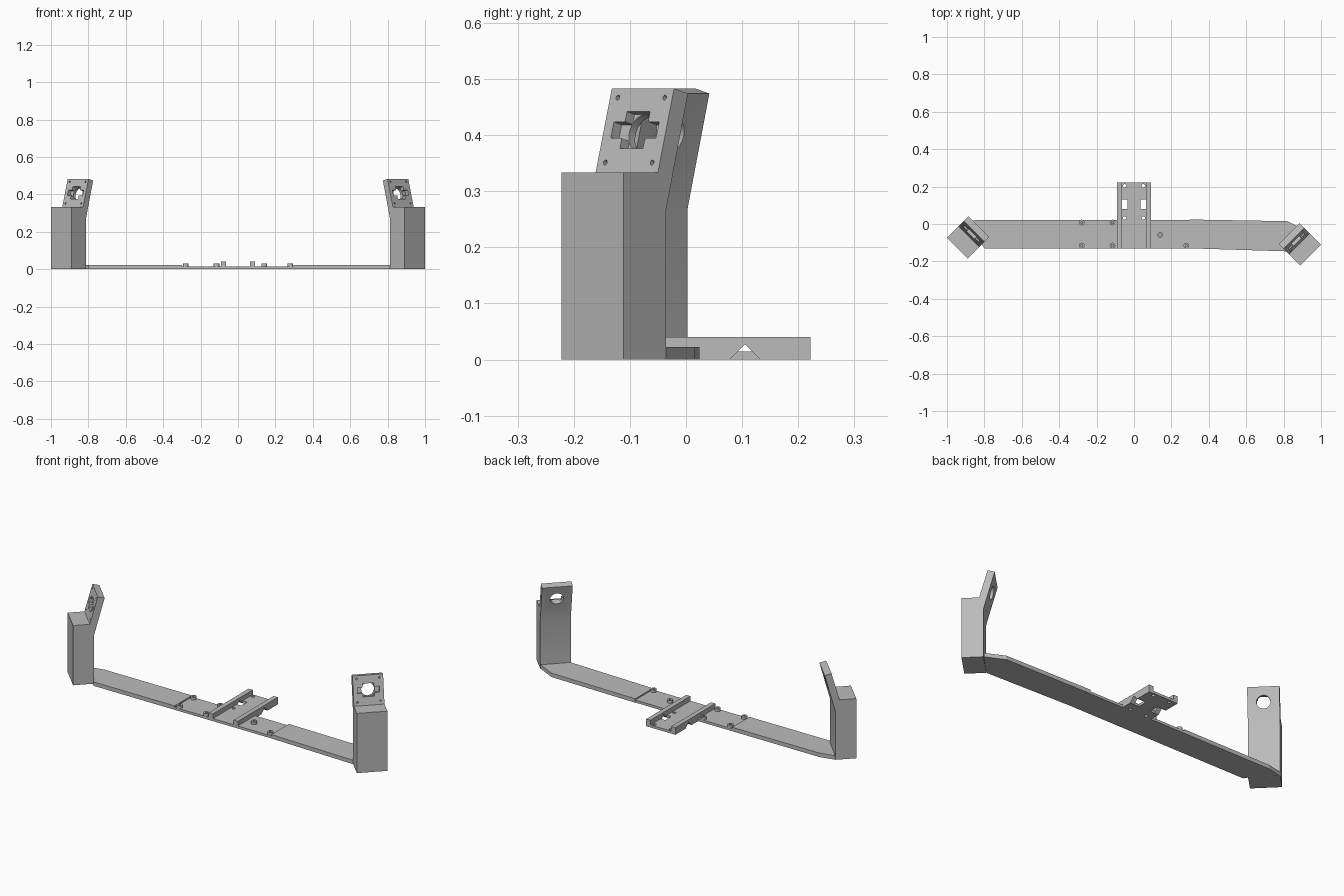
import bpy, bmesh
from math import sin, cos, pi, radians
from mathutils import Vector as V

cube = bpy.data.objects.get("Cube")
if cube:
    bpy.data.objects.remove(cube, do_unlink=True)

GREY = bpy.data.materials.new("plain grey")
GREY.use_nodes = True
GREY.diffuse_color = (0.5, 0.5, 0.5, 1)
GREY.node_tree.nodes["Principled BSDF"].inputs["Base Color"].default_value = GREY.diffuse_color
UP = V((0, 0, 1))


def prism(name, points, sweep):
    """Extrude a flat outline along a vector."""
    bm = bmesh.new()
    face = bm.faces.new([bm.verts.new(p) for p in points])
    out = bmesh.ops.extrude_face_region(bm, geom=[face])
    bmesh.ops.translate(bm, vec=sweep, verts=[g for g in out["geom"] if isinstance(g, bmesh.types.BMVert)])
    bmesh.ops.recalc_face_normals(bm, faces=bm.faces)
    mesh = bpy.data.meshes.new(name)
    bm.to_mesh(mesh)
    bm.free()
    mesh.materials.append(GREY)
    obj = bpy.data.objects.new(name, mesh)
    bpy.context.collection.objects.link(obj)
    return obj


def slab(name, outline, z0, z1):
    return prism(name, [V((x, y, z0)) for x, y in outline], UP * (z1 - z0))


def block(name, x0, x1, y0, y1, z0, z1):
    return slab(name, [(x0, y0), (x1, y0), (x1, y1), (x0, y1)], z0, z1)


def cylinder(name, centre, a, b, radius, sweep, sides=32):
    ring = [2 * pi * i / sides for i in range(sides)]
    return prism(name, [centre + (a * cos(t) + b * sin(t)) * radius for t in ring], sweep)


def cut(obj, cutters):
    """Subtract each cutter, bake the result and discard the cutters."""
    for c in cutters:
        c.hide_render = True
        mod = obj.modifiers.new("cut", 'BOOLEAN')
        mod.operation, mod.solver, mod.object = 'DIFFERENCE', 'EXACT', c
    dg = bpy.context.evaluated_depsgraph_get()
    mesh = bpy.data.meshes.new_from_object(obj.evaluated_get(dg))
    obj.modifiers.clear()
    obj.data = mesh
    for c in cutters:
        bpy.data.objects.remove(c, do_unlink=True)
    smooth(obj)


def smooth(obj):
    bpy.ops.object.select_all(action='DESELECT')
    obj.select_set(True)
    bpy.context.view_layer.objects.active = obj
    bpy.ops.object.shade_smooth_by_angle(angle=radians(25))


# Towers: outward-facing block with a leaning mount plate
WIDTH, LEAN = 0.157, radians(15)
PROFILE = [(0, 0), (.107, 0), (.107, .268), (.162, .474), (.127, .483), (.086, .333), (0, .333)]


def tower(name, s, y):
    corner = V((s * 0.889, y, 0))
    w = V((s, 1, 0)).normalized()
    d = V((-s, 1, 0)).normalized()
    body = prism(name, [corner + d * a + UP * z for a, z in PROFILE], w * WIDTH)
    u = d * sin(LEAN) + UP * cos(LEAN)
    n = d * cos(LEAN) - UP * sin(LEAN)
    centre = corner + w * WIDTH / 2 + d * 0.1066 + UP * 0.409

    def pocket(hw, hu, depth):
        rect = [(-hw, -hu), (hw, -hu), (hw, hu), (-hw, hu)]
        return prism("pocket", [centre + w * i + u * j - n * .01 for i, j in rect], n * (depth + .01))

    cutters = [pocket(.029, .034, .02), pocket(.057, .015, .0205),
               cylinder("bore", centre - n * .01, w, u, .034, n * .08)]
    for i in (-1, 1):
        for j in (-1, 1):
            spot = centre + w * i * .059 + u * j * .06 - n * .01
            cutters.append(cylinder("screw_hole", spot, w, u, .0045, n * .03, 16))
    cut(body, cutters)


tower("left_tower", 1, -0.222)
tower("right_tower", -1, -0.184)

# Crossbar: two thick arms and a thinner middle
slab("left_arm", [(.297, .024), (.82, .015), (.922, -.035), (.813, -.146), (.297, -.13)], 0, .022)
slab("right_arm", [(-.3, .022), (-.84, .022), (-.922, .003), (-.815, -.108), (-.80, -.13), (-.3, -.13)], 0, .022)
block("middle_bar", -.3, .297, -.13, .022, 0, .014)

# Hollow standoffs on the middle bar
X, Y = V((1, 0, 0)), V((0, 1, 0))
for i, (x, y) in enumerate([(-.28, .008), (-.115, .008), (-.28, -.115), (-.115, -.115), (.14, -.058), (.28, -.115)]):
    post = cylinder(f"standoff_{i + 1}", V((x, y, .01)), X, Y, .015, UP * .019, 24)
    cut(post, [cylinder("bore", V((x, y, .016)), X, Y, .006, UP * .03, 16)])


# Rear bracket: base plate with windows, screw holes and two notched rails
def notch(x0, x1):
    return prism("notch", [V((x0, y, z)) for y, z in [(.073, -.005), (.105, .027), (.137, -.005)]], X * (x1 - x0))


base = block("bracket_base", -.09, .09, .022, .222, 0, .014)
holes = []
for s in (-1, 1):
    holes.append(block("window", s * .05 - .014, s * .05 + .014, .079, .132, -.01, .03))
    holes.append(notch(s * .081 - .019, s * .081 + .019))
    for y in (.032, .205):
        holes.append(cylinder("screw_hole", V((s * .05, y, -.01)), X, Y, .009, UP * .04, 16))
cut(base, holes)
for s, name in ((1, "left_rail"), (-1, "right_rail")):
    rail = block(name, s * .077 - .013, s * .077 + .013, -.13, .222, 0, .04)
    cut(rail, [notch(s * .077 - .03, s * .077 + .03)])
